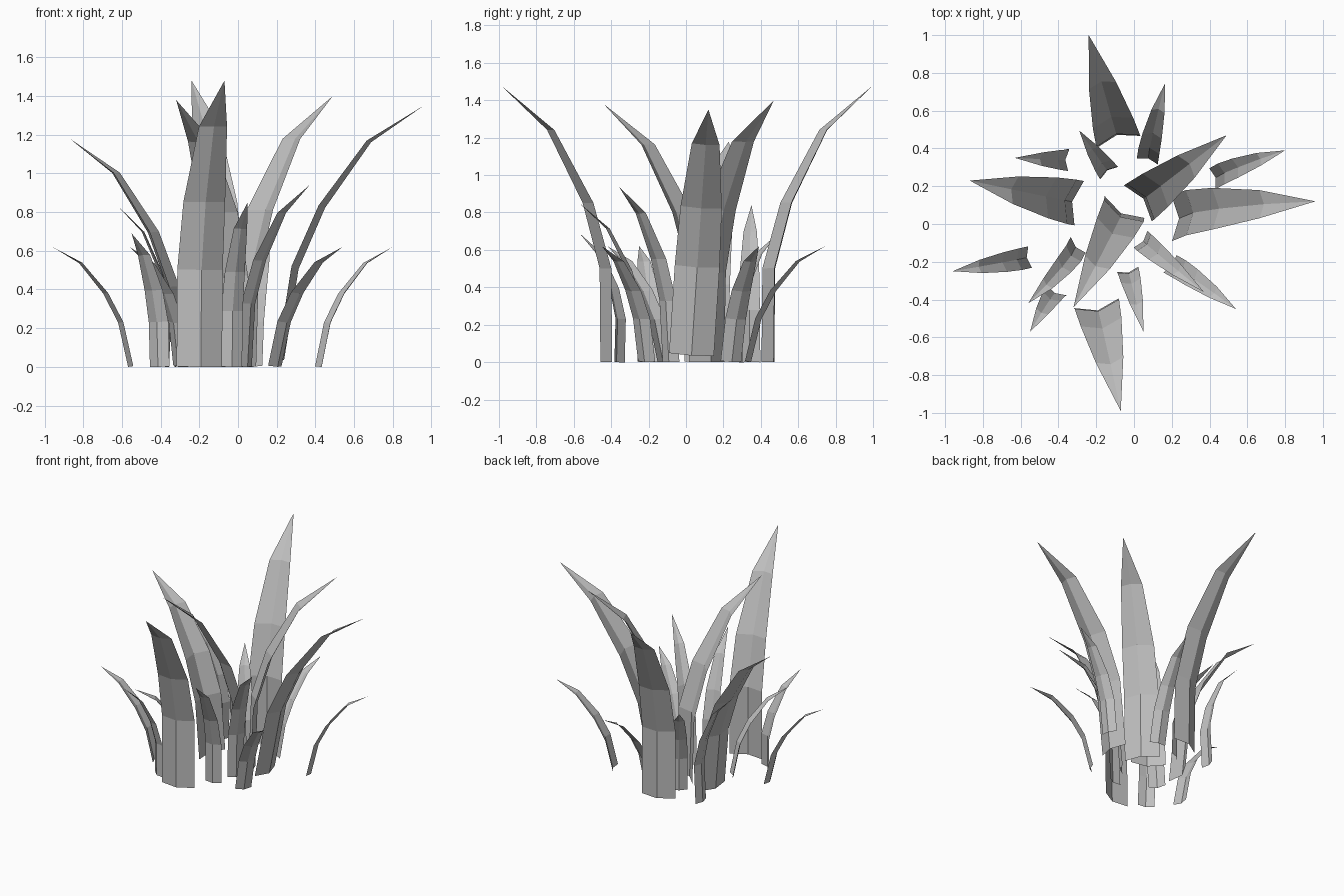
import bpy
import bmesh
from math import radians
from mathutils import Matrix, Vector

cube = bpy.data.objects.get("Cube")
if cube:
    bpy.data.objects.remove(cube, do_unlink=True)

# Single flat grey
grey = bpy.data.materials.new("leaf_grey")
grey.use_nodes = True
colour = (0.52, 0.52, 0.52, 1)
grey.diffuse_color = colour
grey.node_tree.nodes["Principled BSDF"].inputs["Base Color"].default_value = colour

# Blade profile: outward reach, height, width factor of each cross-section
PROFILE = [(0, 0, 1), (0, 0.5, 1), (0.09, 0.85, 0.92), (0.28, 1.24, 0.62)]
PROFILE_TIP = Vector((0.53, 0, 1.48))
FOLD = 0.16  # ridge depth relative to blade width


def make_blade(name, width, centre, heading, tip, lift=0.0):
    """Folded, tapering sheet that faces the heading and leans to reach its tip."""
    yaw = Matrix.Rotation(radians(heading), 3, "Z")
    root = Vector((*centre, lift)) + yaw @ Vector((FOLD * width, 0, 0))
    reach = Vector(tip) - root
    scale = reach.length / PROFILE_TIP.length
    lean = (yaw @ PROFILE_TIP).rotation_difference(reach).to_matrix()

    def place(x, y, z):
        return root + lean @ (yaw @ Vector((x, y, z)))

    bm = bmesh.new()
    rows = []
    for out, up, taper in PROFILE:
        half = width * taper / 2
        back = FOLD * width * taper
        x, z = out * scale, up * scale
        rows.append([bm.verts.new(place(x - back, -half, z)),
                     bm.verts.new(place(x, 0, z)),
                     bm.verts.new(place(x - back, half, z))])
    for low, high in zip(rows, rows[1:]):
        for i in range(2):
            bm.faces.new((low[i], low[i + 1], high[i + 1], high[i]))
    point = bm.verts.new(tip)
    for i in range(2):
        bm.faces.new((rows[-1][i], rows[-1][i + 1], point))

    mesh = bpy.data.meshes.new(name)
    bm.to_mesh(mesh)
    bm.free()
    mesh.materials.append(grey)
    blade = bpy.data.objects.new(name, mesh)
    bpy.context.collection.objects.link(blade)


# Tall broad blades: base centre, heading in degrees, tip
broad = 0.24
make_blade("tall_blade_back", broad, (-0.08, 0.435), 105, (-0.24, 1.0, 1.48))
make_blade("tall_blade_front", broad, (-0.2, -0.42), -78, (-0.07, -0.99, 1.48))
make_blade("tall_blade_left", broad, (0.2, 0.03), -1, (0.96, 0.12, 1.35), 0.035)
make_blade("tall_blade_right", broad, (-0.29, 0.11), 168, (-0.87, 0.23, 1.18))
make_blade("tall_blade_centre_left", broad, (0.02, 0.11), 38, (0.49, 0.47, 1.4))
make_blade("tall_blade_centre_right", broad, (-0.05, 0.09), 241, (-0.32, -0.44, 1.38))

# Short narrow blades
narrow = 0.115
make_blade("short_blade_back", narrow, (0.07, 0.33), 74, (0.165, 0.745, 0.62))
make_blade("short_blade_left_back", narrow, (0.415, 0.24), 16, (0.8, 0.39, 0.62))
make_blade("short_blade_left_inner", narrow, (0.035, -0.08), -39, (0.37, -0.36, 0.94))
make_blade("short_blade_left_front", narrow, (0.19, -0.21), -38, (0.54, -0.45, 0.62))
make_blade("short_blade_front", narrow, (-0.035, -0.24), -77, (0.05, -0.57, 0.85))
make_blade("short_blade_right_front", narrow, (-0.405, -0.355), 242, (-0.55, -0.57, 0.69))
make_blade("short_blade_right_inner", narrow, (-0.295, -0.11), 221, (-0.56, -0.42, 0.62))
make_blade("short_blade_right_outer", narrow, (-0.55, -0.175), 189, (-0.96, -0.25, 0.62))
make_blade("short_blade_right_back", narrow, (-0.36, 0.34), 177, (-0.63, 0.35, 0.84))
make_blade("short_blade_back_inner", narrow, (-0.13, 0.27), 124, (-0.29, 0.495, 0.69))
